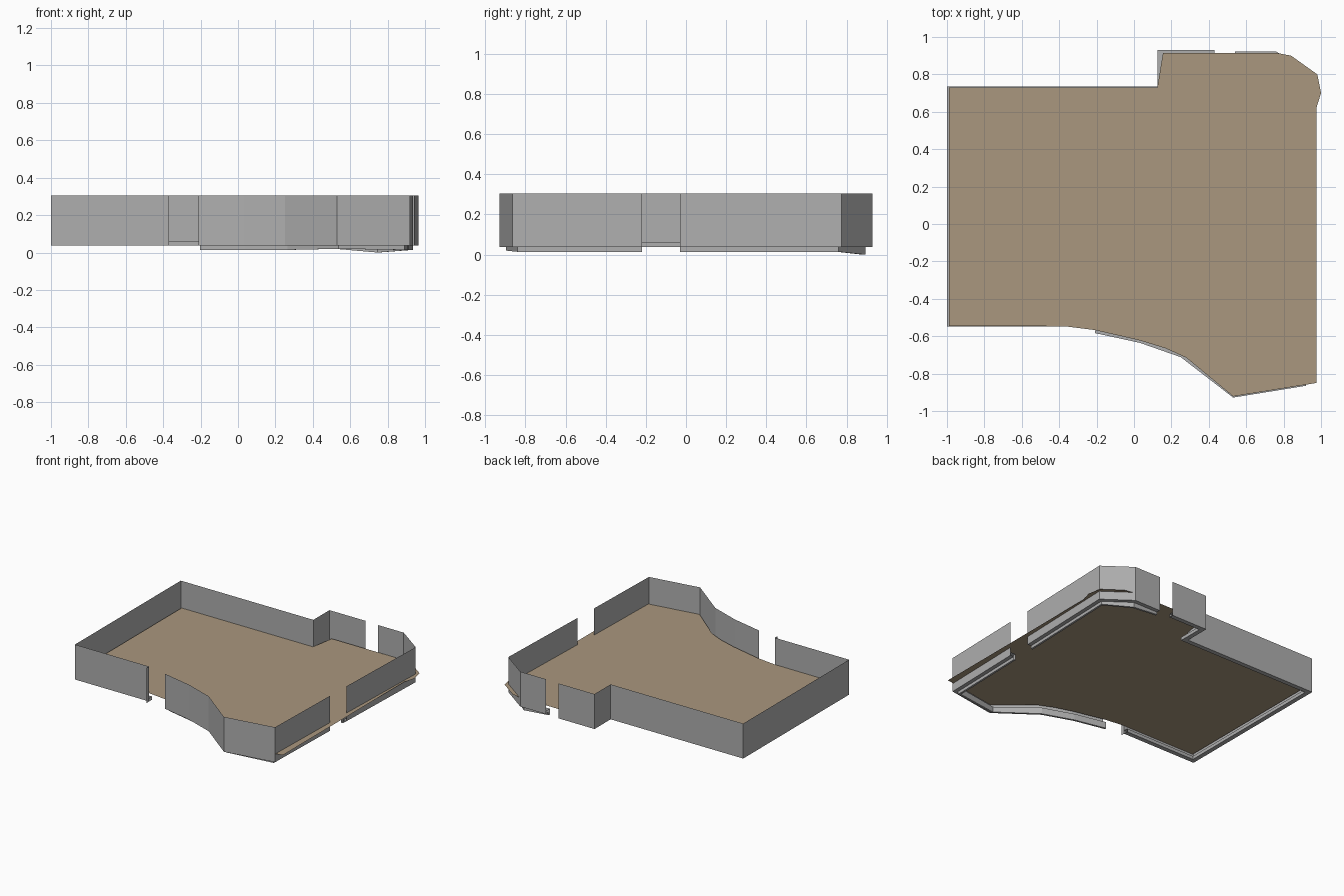
import bpy, bmesh
from mathutils import Vector

if "Cube" in bpy.data.objects:
    bpy.data.objects.remove(bpy.data.objects["Cube"])

def material(name, col):
    m = bpy.data.materials.new(name)
    m.diffuse_color = (*col, 1)
    m.use_nodes = True
    m.node_tree.nodes["Principled BSDF"].inputs["Base Color"].default_value = m.diffuse_color
    return m

GRAY = material("wall gray", (0.43, 0.43, 0.43))
TAN = material("floor tan", (0.40, 0.31, 0.21))
TOP, SILL, BOARD, FLOOR = 0.305, 0.037, 0.062, 0.10

def finish(name, bm, mat):
    me = bpy.data.meshes.new(name)
    bm.to_mesh(me)
    bm.free()
    me.materials.append(mat)
    ob = bpy.data.objects.new(name, me)
    bpy.context.collection.objects.link(ob)

def outward(path):
    """Mitred outward direction at each point of a counter-clockwise path."""
    pts = [Vector(p[:2]) for p in path]
    seg = [(b - a).normalized() for a, b in zip(pts, pts[1:])]
    nor = [Vector((d.y, -d.x)) for d in seg]
    out = []
    for i in range(len(pts)):
        a, b = nor[max(i - 1, 0)], nor[min(i, len(nor) - 1)]
        out.append((a + b) / (1 + a.dot(b)))
    return pts, out

def sweep(name, path, profile):
    """Sweep an (offset, height) profile along the path; height None = base height of that point."""
    bm = bmesh.new()
    pts, out = outward(path)
    rows = []
    for p, n, src in zip(pts, out, path):
        row = []
        for off, z in profile:
            q = p + n * off
            row.append(bm.verts.new((q.x, q.y, src[2] if z is None else z)))
        rows.append(row)
    for a, b in zip(rows, rows[1:]):
        for k in range(len(profile) - 1):
            bm.faces.new((a[k], a[k + 1], b[k + 1], b[k]))
    finish(name, bm, GRAY)

# Wall runs, broken at the three doorways: x, y, base height
left_run = [(0.43, 0.93, SILL), (0.125, 0.93, SILL), (0.125, 0.735, SILL),
            (-1, 0.735, SILL), (-1, -0.548, SILL), (-0.37, -0.548, SILL), (-0.37, -0.578, SILL)]
front_run = [(-0.21, -0.583, 0.014), (0.03, -0.635, 0.014), (0.25, -0.712, 0.014),
             (0.53, -0.928, 0.02), (0.92, -0.865, 0.014), (0.936, -0.22, 0.014)]
right_run = [(0.94, -0.03, 0.014), (0.965, 0.775, 0.014), (0.76, 0.923, 0.0), (0.54, 0.923, 0.018)]

# Walls are single sheets
for name, run in (("left_wall", left_run), ("front_wall", front_run), ("right_wall", right_run)):
    sweep(name, run, [(0, TOP), (0, SILL)])

# Baseboards: a lip under the wall and an inner upright, deeper on the front and right runs
sweep("left_base", left_run[:-1], [(0, SILL), (-0.035, SILL), (-0.035, BOARD), (0, BOARD)])
for name, run in (("front_base", front_run), ("right_base", right_run)):
    sweep(name, run, [(0, SILL), (-0.03, SILL), (-0.03, None), (-0.045, None), (-0.045, BOARD), (0, BOARD)])

# Floor, a flat sheet that pokes slightly past the right wall
outline = [(-0.99, 0.73), (-0.99, -0.545), (-0.37, -0.547), (-0.21, -0.567), (0.03, -0.622),
           (0.17, -0.665), (0.28, -0.715), (0.53, -0.922), (0.975, -0.85), (0.975, 0.62),
           (1.0, 0.70), (0.98, 0.80), (0.84, 0.90), (0.76, 0.915), (0.155, 0.915), (0.125, 0.73)]
bm = bmesh.new()
bm.faces.new([bm.verts.new((x, y, FLOOR)) for x, y in outline])
bmesh.ops.triangulate(bm, faces=bm.faces[:])
finish("floor", bm, TAN)
